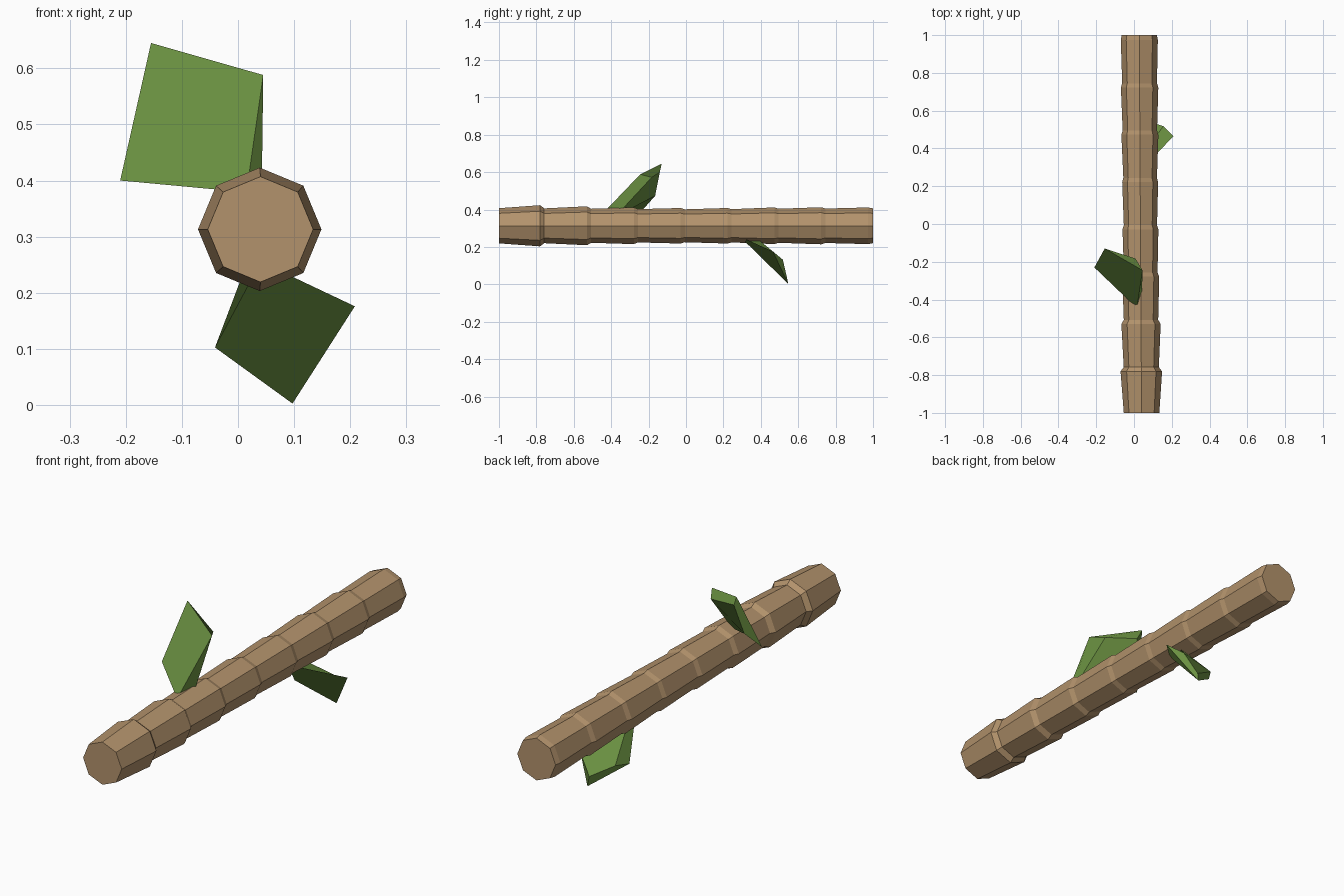
import bpy, bmesh, math
from mathutils import Vector, Matrix

if "Cube" in bpy.data.objects:
    bpy.data.objects.remove(bpy.data.objects["Cube"])


def material(name, color):
    m = bpy.data.materials.new(name)
    m.diffuse_color = (*color, 1)
    m.use_nodes = True
    m.node_tree.nodes["Principled BSDF"].inputs["Base Color"].default_value = m.diffuse_color
    return m


def finish(bm, name, mat):
    bmesh.ops.recalc_face_normals(bm, faces=bm.faces)
    me = bpy.data.meshes.new(name)
    bm.to_mesh(me)
    bm.free()
    me.materials.append(mat)
    ob = bpy.data.objects.new(name, me)
    bpy.context.collection.objects.link(ob)
    return ob


tan = material("cane_tan", (0.45, 0.29, 0.15))
green = material("leaf_green", (0.15, 0.29, 0.055))
AXIS = Vector((0.04, 0, 0.313))

# Stalk: eight-sided, each segment flares to a node then steps back in
node_radius = [0.110, 0.104, 0.098, 0.095, 0.095, 0.098, 0.099, 0.098]
base_radius = [0.093, 0.091, 0.089, 0.088, 0.089, 0.091, 0.092, 0.092]
profile = [(-1, 0.094)]
for i, (rn, rb) in enumerate(zip(node_radius, base_radius)):
    y = -0.78 + 0.2505 * i
    profile += [(y, rn), (min(y + 0.022, 1), rb)]
profile[-1] = (1, 0.093)

bm = bmesh.new()
rings = []
for y, r in profile:
    cx = AXIS.x - 0.006 * (y + 1)
    rings.append([bm.verts.new((cx + r * math.cos(k * math.pi / 4), y,
                                AXIS.z + r * math.sin(k * math.pi / 4))) for k in range(8)])
for a, b in zip(rings, rings[1:]):
    for k in range(8):
        n = (k + 1) % 8
        bm.faces.new((a[k], a[n], b[n], b[k]))
bm.faces.new(rings[0])
bm.faces.new(rings[-1])
finish(bm, "stalk", tan)

# Leaf blade: front outline (tip, right, root, left) and a smaller back outline
front = [(-0.155, -0.13, 0.645), (0.045, -0.245, 0.588), (0.015, -0.445, 0.379), (-0.21, -0.23, 0.40)]
back = [(-0.135, -0.14, 0.60), (0.008, -0.183, 0.572), (0.042, -0.38, 0.36), (-0.168, -0.165, 0.473)]
ROOT_Y = -0.455


def leaf(name, root_y, scale, turn):
    bm = bmesh.new()
    rot = Matrix.Rotation(-math.radians(turn), 3, 'Y')

    def place(p):
        v = Vector(p) - AXIS - Vector((0, ROOT_Y, 0))
        return bm.verts.new(AXIS + Vector((0, root_y, 0)) + rot @ v * scale)
    f = [place(p) for p in front]
    b = [place(p) for p in back]
    bm.faces.new(f)
    bm.faces.new(b[::-1])
    for k in range(4):
        n = (k + 1) % 4
        bm.faces.new((f[k], b[k], b[n], f[n]))
    finish(bm, name, green)


leaf("upper_leaf", ROOT_Y, 1.0, 0)
leaf("lower_leaf", 0.28, 0.82, 160)
